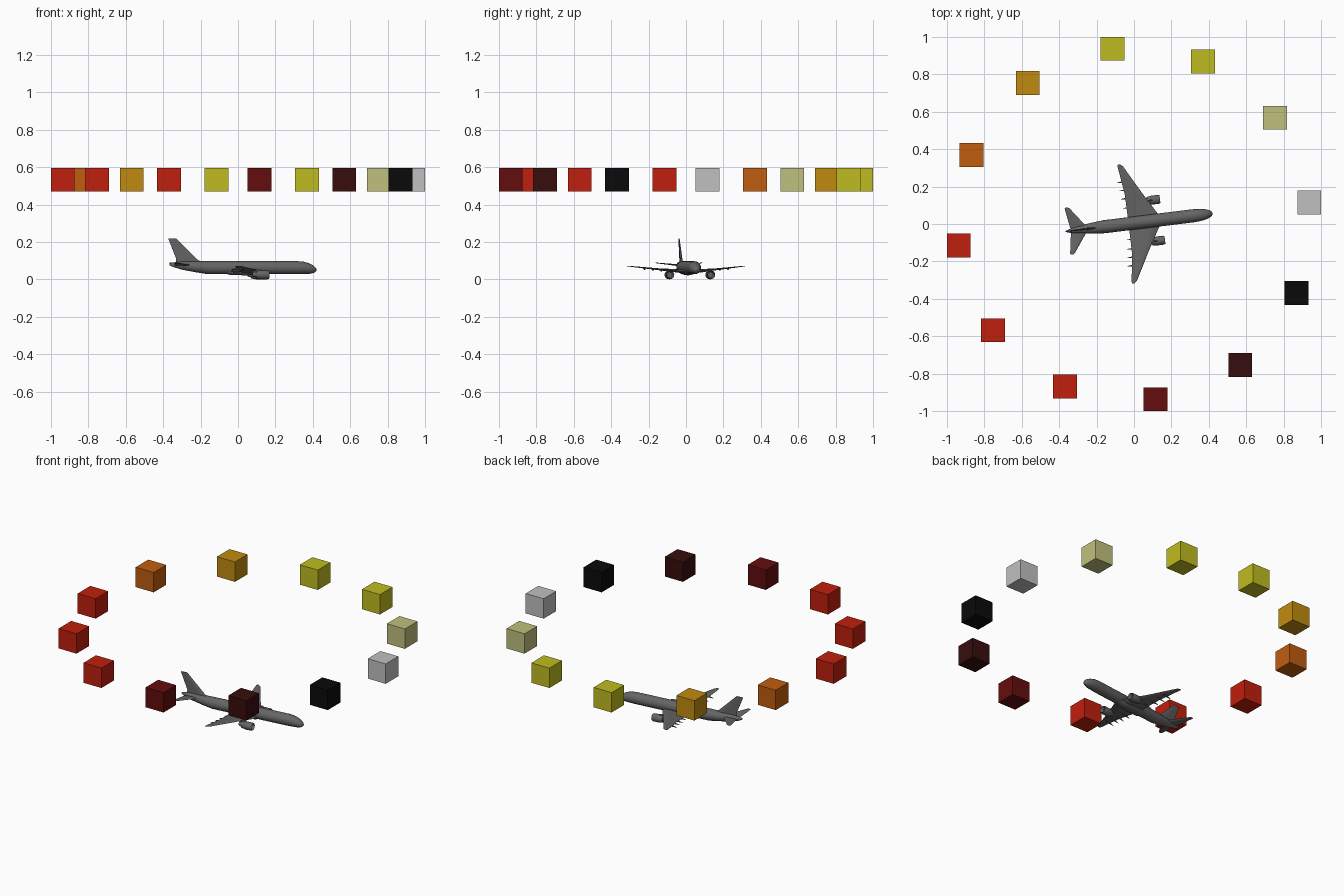
import bpy, bmesh
from math import sin, cos, pi, radians
from mathutils import Matrix, Vector

if "Cube" in bpy.data.objects:
    bpy.data.objects.remove(bpy.data.objects["Cube"])

HEADING = radians(7)
PLACE = Matrix.Rotation(HEADING, 4, "Z") @ Matrix.Translation((0, 0.005, 0))


def material(name, r, g, b):
    m = bpy.data.materials.new(name)
    m.use_nodes = True
    m.diffuse_color = (r, g, b, 1)
    m.node_tree.nodes["Principled BSDF"].inputs["Base Color"].default_value = (r, g, b, 1)
    return m


plane_grey = material("plane grey", .13, .13, .13)
silver = material("silver", .53, .53, .53)
pale = material("pale yellow", .53, .53, .21)
yellow = material("yellow", .53, .5, .015)
amber = material("amber", .53, .26, .005)
orange = material("orange", .53, .11, .005)
red = material("red", .53, .014, .004)
dark_red = material("dark red", .127, .004, .004)
maroon = material("maroon", .04, .004, .004)
black = material("black", .003, .003, .003)


def loft(name, rings):
    """Skin a list of equal-length rings, cap both ends and place it on the plane."""
    bm = bmesh.new()
    loops = [[bm.verts.new(p) for p in ring] for ring in rings]
    n = len(loops[0])
    for a, b in zip(loops, loops[1:]):
        for i in range(n):
            j = (i + 1) % n
            bm.faces.new((a[i], a[j], b[j], b[i]))
    bm.faces.new(loops[0])
    bm.faces.new(loops[-1])
    bmesh.ops.recalc_face_normals(bm, faces=bm.faces)
    bm.transform(PLACE)
    mesh = bpy.data.meshes.new(name)
    bm.to_mesh(mesh)
    bm.free()
    mesh.materials.append(plane_grey)
    obj = bpy.data.objects.new(name, mesh)
    bpy.context.collection.objects.link(obj)
    bpy.ops.object.select_all(action="DESELECT")
    obj.select_set(True)
    bpy.context.view_layer.objects.active = obj
    bpy.ops.object.shade_smooth_by_angle(angle=radians(40))
    return obj


def tube(name, stations, y=0, n=20):
    """Round body along x from (x, centre z, half width, half height)."""
    loft(name, [[(x, y + w * cos(2 * pi * i / n), z + h * sin(2 * pi * i / n)) for i in range(n)]
                for x, z, w, h in stations])


def panel(name, sections, thick_axis):
    """Wing-like surface from (leading edge point, chord, thickness)."""
    foil = [(0, 0), (.12, .4), (.35, .5), (.7, .28), (1, .03),
            (1, -.03), (.7, -.28), (.35, -.5), (.12, -.4)]
    up = Vector(thick_axis)
    loft(name, [[Vector(p) - Vector((chord * u, 0, 0)) + up * thick * t for u, t in foil]
                for p, chord, thick in sections])


# Fuselage, nose to tail
tube("fuselage", [(.424, .052, .003, .003), (.419, .052, .012, .011), (.407, .054, .02, .02),
                  (.385, .058, .028, .028), (.355, .062, .033, .033), (.32, .063, .035, .035),
                  (-.16, .063, .035, .035), (-.23, .068, .029, .029), (-.3, .074, .019, .022),
                  (-.35, .079, .009, .012), (-.368, .081, .003, .005)])
tube("belly_fairing", [(.16, .045, .008, .006), (.12, .042, .032, .018), (.04, .042, .036, .02),
                       (-.04, .042, .032, .018), (-.1, .045, .008, .006)])

# Vertical fin
panel("tail_fin", [((-.19, 0, .088), .145, .012), ((-.222, 0, .11), .11, .011),
                   ((-.332, 0, .218), .043, .005)], (0, 1, 0))

for side, label in ((1, "left"), (-1, "right")):
    # Main wing with gentle dihedral
    panel(label + "_wing", [((.145, side * .015, .042), .175, .022), ((.118, side * .06, .046), .147, .018),
                            ((.06, side * .16, .055), .09, .01), ((-.022, side * .31, .071), .028, .004),
                            ((-.036, side * .32, .072), .012, .002)], (0, 0, 1))
    # Horizontal stabilizer
    panel(label + "_stabilizer", [((-.25, side * .008, .076), .09, .01),
                                  ((-.332, side * .12, .088), .026, .004),
                                  ((-.342, side * .126, .089), .014, .002)], (0, 0, 1))
    # Engine: nacelle with a recessed intake, then the exhaust cone
    tube(label + "_engine", [(.13, .025, .014, .014), (.15, .025, .019, .019), (.154, .025, .021, .021),
                             (.145, .025, .024, .024), (.11, .025, .024, .024), (.085, .026, .02, .02),
                             (.084, .026, .015, .015), (.065, .027, .011, .011)], side * .11)
    # Pylon joining engine to wing
    panel(label + "_pylon", [((.135, side * .11, .04), .085, .007),
                             ((.105, side * .11, .055), .08, .007)], (0, 1, 0))
    # Flap track fairings under the trailing edge
    for k, (y, x, z) in enumerate(((.085, -.005, .043), (.135, -.01, .047), (.18, -.013, .052), (.225, -.02, .056))):
        tube(f"{label}_flap_fairing_{k + 1}", [(x + .02, z, .001, .001), (x, z, .004, .005),
                                               (x - .018, z, .004, .005), (x - .043, z - .003, .001, .001)],
             side * y, 8)

# Ring of coloured cubes floating around the plane
ring = [silver, pale, yellow, yellow, amber, orange, red, red, red, dark_red, maroon, black]
for k, colour in enumerate(ring):
    a = HEADING + k * pi / 6
    bpy.ops.mesh.primitive_cube_add(size=.126, location=(.944 * cos(a), .944 * sin(a), .532))
    cube = bpy.context.object
    cube.name = f"ring_block_{k + 1}"
    cube.data.materials.append(colour)
